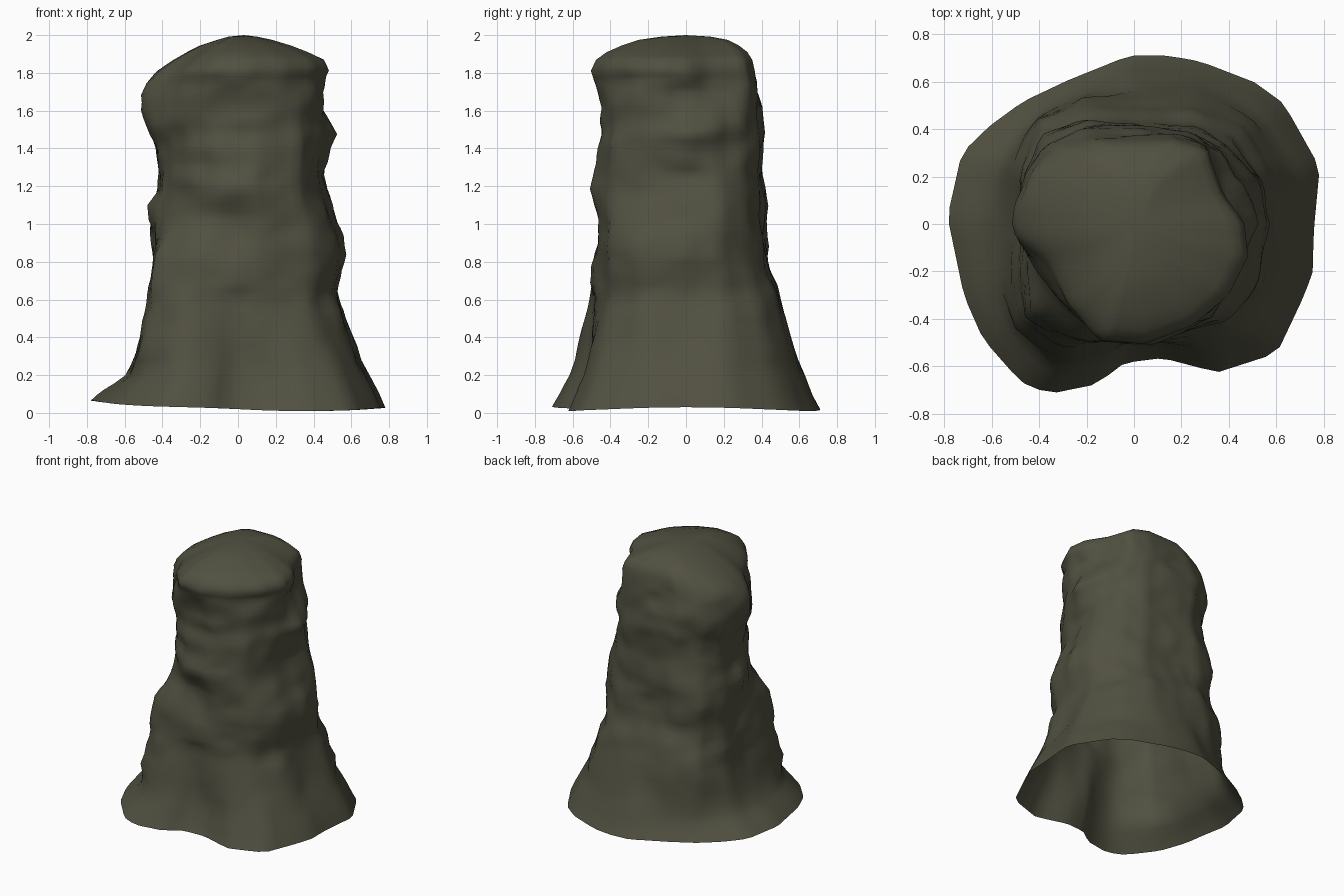
import bpy, bmesh, math
from mathutils import Vector, noise

if "Cube" in bpy.data.objects:
    bpy.data.objects.remove(bpy.data.objects["Cube"])

SEG = 72

# Plan outlines (x, y), counter-clockwise: base, lower, middle and cap
BASE = [(.78, .24), (.63, .51), (.51, .60), (.28, .69), (.14, .715), (-.02, .715), (-.28, .61),
        (-.47, .52), (-.62, .41), (-.73, .30), (-.79, .03), (-.72, -.30), (-.64, -.48), (-.48, -.66),
        (-.36, -.71), (-.16, -.67), (-.04, -.58), (.12, -.56), (.35, -.62), (.60, -.54), (.70, -.33),
        (.75, -.21), (.755, -.03)]
LOWER = [(.51, .18), (.40, .33), (.25, .42), (.05, .44), (-.20, .45), (-.38, .38), (-.47, .20), (-.46, 0),
         (-.48, -.20), (-.45, -.38), (-.25, -.50), (.10, -.49), (.38, -.42), (.50, -.22), (.53, 0)]
MID = [(.51, .18), (.40, .33), (.25, .42), (.05, .44), (-.20, .45), (-.38, .36), (-.47, .20), (-.48, 0),
       (-.46, -.12), (-.39, -.25), (-.28, -.38), (-.12, -.48), (.10, -.51), (.36, -.42), (.48, -.22), (.53, 0)]
CAP = [(.35, .20), (.31, .32), (.17, .365), (-.20, .36), (-.36, .31), (-.48, .20), (-.52, .08),
       (-.50, -.06), (-.41, -.16), (-.33, -.33), (-.18, -.47), (.05, -.48), (.25, -.41), (.40, -.29),
       (.48, -.13), (.46, .01), (.38, .12)]

# Silhouette limits: height, left, right, front, back
LIMITS = [(.03, .78, .78, .71, .71), (.10, .71, .75, .67, .67), (.20, .60, .70, .62, .63),
          (.35, .52, .61, .57, .57), (.50, .49, .56, .52, .53), (.60, .485, .53, .48, .50),
          (.68, .48, .53, .51, .475), (.76, .46, .55, .51, .45), (.84, .45, .57, .48, .425),
          (.94, .44, .55, .45, .41), (1.02, .47, .51, .46, .43), (1.10, .475, .49, .49, .43),
          (1.19, .42, .45, .515, .41), (1.26, .41, .43, .49, .40), (1.33, .42, .47, .47, .405),
          (1.41, .43, .49, .47, .41), (1.48, .47, .53, .45, .43), (1.54, .49, .49, .46, .42),
          (1.61, .52, .455, .455, .41), (1.69, .52, .435, .47, .37), (1.75, .49, .47, .49, .375),
          (1.81, .43, .485, .505, .365), (1.87, .34, .455, .475, .35), (1.91, .27, .37, .42, .325),
          (1.945, .20, .28, .34, .28), (1.975, .11, .18, .25, .22), (1.992, .05, .10, .13, .13)]

# Rounded bulges and hollows: position, radius, height
LUMPS = [((.42, -.30, .88), .17, .04), ((.12, -.5, 1.2), .2, .01), ((.36, -.42, .58), .17, -.05),
         ((-.35, .35, .98), .2, .035), ((-.35, .35, .72), .17, -.03),
         ((.45, .2, 1.4), .13, -.03), ((.45, .15, 1.12), .18, .03),
         ((-.3, .35, 1.35), .15, -.02), ((.4, .25, .5), .2, .02), ((.0, -.5, .3), .2, -.02),
         ((.0, -.5, 1.05), .14, -.02), ((-.1, -.5, 1.62), .13, -.02)]


def outline_at(outline, a):
    """Point where the ray at angle a crosses the outline."""
    d = Vector((math.cos(a), math.sin(a)))
    for i, p in enumerate(outline):
        p, q = Vector(p), Vector(outline[(i + 1) % len(outline)])
        e = q - p
        den = d.cross(e)
        if abs(den) < 1e-9:
            continue
        t, s = p.cross(e) / den, p.cross(d) / den
        if t > 0 and -1e-6 <= s <= 1 + 1e-6:
            return d * t
    return d * .5


def fitted(outline):
    """Outline resampled by angle, scaled to reach 1 on each side."""
    pts = [outline_at(outline, 2 * math.pi * i / SEG) for i in range(SEG)]
    xs, ys = [p.x for p in pts], [p.y for p in pts]
    return [Vector((p.x / (max(xs) if p.x > 0 else -min(xs)),
                    p.y / (max(ys) if p.y > 0 else -min(ys)))) for p in pts]


base, lower, mid, cap = map(fitted, (BASE, LOWER, MID, CAP))


def smooth(a, b, x):
    t = min(1, max(0, (x - a) / (b - a)))
    return t * t * (3 - 2 * t)


def mix(a, b, t):
    return [u + (v - u) * t for u, v in zip(a, b)]


# Denser levels, plus a calmer averaged version for the corners
levels = []
for a, b in zip(LIMITS, LIMITS[1:]):
    levels += [a, mix(a, b, .5)]
levels.append(LIMITS[-1])
calm = []
for n in range(len(levels)):
    k = min(5, n, len(levels) - 1 - n)
    part = levels[n - k:n + k + 1]
    calm.append([sum(c) / len(part) for c in zip(*part)])

# Rock column: stacked rings, open underneath
bm = bmesh.new()
rings = []
for level, soft in zip(levels, calm):
    z = level[0]
    rough = smooth(.05, .35, z) * (1 - smooth(1.72, 1.84, z))
    ring = []
    for i in range(SEG):
        a = 2 * math.pi * i / SEG
        corner = abs(math.sin(2 * a)) * rough
        left, right, front, back = mix(level, soft, corner)[1:]
        u = base[i].lerp(lower[i], smooth(.08, .65, z))
        u = u.lerp(mid[i], smooth(.82, 1.05, z)).lerp(cap[i], smooth(1.5, 1.74, z))
        p = Vector((u.x * (right if u.x > 0 else left), u.y * (back if u.y > 0 else front), z))
        # Lumps and fine roughness, fading at the foot and on the cap
        push = sum(h * math.exp(-((p - Vector(c)).length / r) ** 2) for c, r, h in LUMPS)
        push += (.008 + .016 * corner) * noise.noise(Vector((p.x * 4, p.y * 4, p.z * 7)))
        push += .010 * noise.noise(Vector((p.x * 9, p.y * 9, p.z * 12)))
        p += Vector((math.cos(a), math.sin(a), 0)) * push * rough
        # Wavy foot, lifted on the left
        foot = 1 - smooth(.03, .2, z)
        p.z += foot * (.055 * max(0, -math.cos(a)) ** 4 + .010 * math.cos(3 * a) - .010)
        # Tilted ledges around the column
        p.z += .02 * rough * noise.noise(Vector((p.x * 3, p.y * 3, p.z * 2 + 5)))
        ring.append(bm.verts.new(p))
    rings.append(ring)
for r, s in zip(rings, rings[1:]):
    for i in range(SEG):
        j = (i + 1) % SEG
        bm.faces.new((r[i], r[j], s[j], s[i]))
top = bm.verts.new((.03, 0, 2))
for i in range(SEG):
    bm.faces.new((rings[-1][i], rings[-1][(i + 1) % SEG], top))

mesh = bpy.data.meshes.new("rock_column")
bm.to_mesh(mesh)
bm.free()
column = bpy.data.objects.new("rock_column", mesh)
bpy.context.collection.objects.link(column)

stone = bpy.data.materials.new("olive stone")
stone.diffuse_color = (.082, .081, .053, 1)
stone.use_nodes = True
stone.node_tree.nodes["Principled BSDF"].inputs["Base Color"].default_value = stone.diffuse_color
mesh.materials.append(stone)

bpy.context.view_layer.objects.active = column
column.select_set(True)
bpy.ops.object.shade_smooth_by_angle(angle=math.radians(60))
